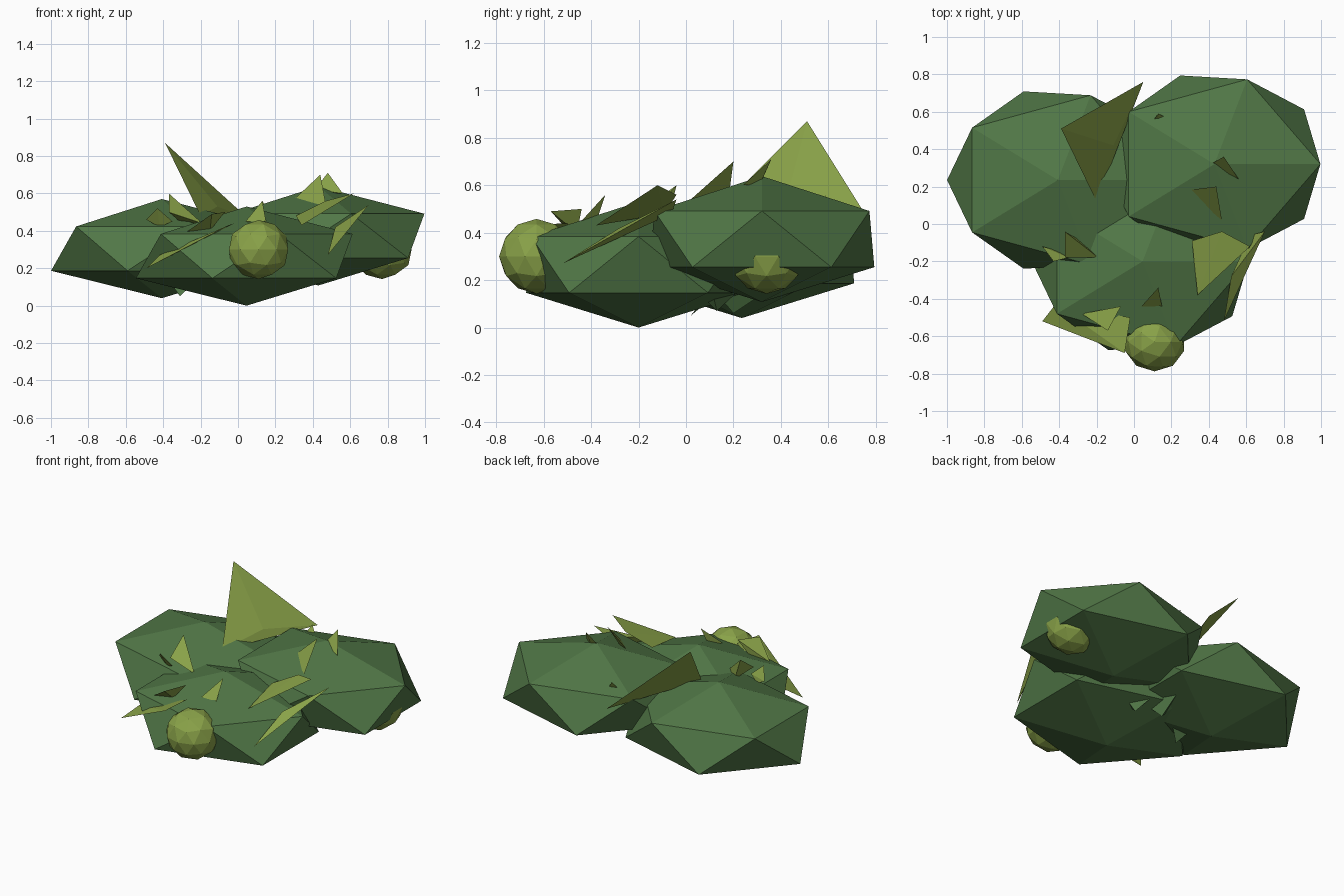
import bpy, bmesh
from mathutils import Vector


def material(name, rgb):
    m = bpy.data.materials.new(name)
    m.diffuse_color = (*rgb, 1)
    return m


leaf_green = material("leaf green", (0.082, 0.185, 0.062))
lime_green = material("lime green", (0.25, 0.36, 0.065))


def finish(name, bm, mat):
    bmesh.ops.recalc_face_normals(bm, faces=bm.faces)
    mesh = bpy.data.meshes.new(name)
    bm.to_mesh(mesh)
    bm.free()
    mesh.materials.append(mat)
    ob = bpy.data.objects.new(name, mesh)
    bpy.context.collection.objects.link(ob)
    return ob


def blob(name, centre, size, subdiv, mat, taper=0.0):
    """Squashed icosphere, slightly wider towards the bottom."""
    bm = bmesh.new()
    bmesh.ops.create_icosphere(bm, subdivisions=subdiv, radius=1)
    for v in bm.verts:
        k = 1 - taper * v.co.z
        v.co = Vector((v.co.x * size[0] * k + centre[0],
                       v.co.y * size[1] * k + centre[1],
                       v.co.z * size[2] + centre[2]))
    return finish(name, bm, mat)


def shard(name, points, mat):
    """Pointed leaf shard: closed four-cornered solid."""
    bm = bmesh.new()
    vs = [bm.verts.new(p) for p in points]
    for tri in ((0, 1, 2), (0, 1, 3), (0, 2, 3), (1, 2, 3)):
        bm.faces.new([vs[i] for i in tri])
    return finish(name, bm, mat)


# Three big foliage clumps
for name, c in (("left_clump", (-0.407, 0.235, 0.305)),
                ("right_clump", (0.43, 0.32, 0.373)),
                ("front_clump", (0.046, -0.2, 0.265))):
    blob(name, c, (0.648, 0.545, 0.265), 1, leaf_green, 0.05)

# Two round buds
blob("front_bud", (0.11, -0.63, 0.30), (0.166, 0.158, 0.158), 2, lime_green)
blob("right_bud", (0.77, 0.34, 0.30), (0.166, 0.16, 0.158), 2, lime_green)

# Lime shards poking out of the clumps
shards = {
    "tall_shard": ((-0.39, 0.51, 0.87), (0.05, 0.76, 0.47), (-0.2, 0.12, 0.48), (-0.11, 0.42, 0.53)),
    "right_shard": ((0.34, -0.38, 0.43), (0.62, -0.12, 0.60), (0.31, -0.09, 0.48), (0.47, -0.04, 0.56)),
    "side_shard": ((0.70, -0.04, 0.54), (0.48, -0.52, 0.27), (0.62, -0.06, 0.48), (0.52, -0.28, 0.42)),
    "front_left_shard": ((-0.49, -0.52, 0.20), (-0.05, -0.69, 0.43), (-0.42, -0.43, 0.27), (-0.02, -0.50, 0.44)),
    "front_top_shard": ((-0.14, -0.57, 0.49), (-0.28, -0.48, 0.39), (-0.07, -0.44, 0.50), (-0.15, -0.46, 0.40)),
    "centre_shard": ((0.04, -0.44, 0.45), (0.13, -0.34, 0.56), (0.15, -0.44, 0.45), (0.1, -0.38, 0.44)),
    "left_shard_a": ((-0.49, -0.12, 0.46), (-0.43, -0.20, 0.52), (-0.35, -0.18, 0.45), (-0.42, -0.14, 0.42)),
    "left_shard_b": ((-0.37, -0.04, 0.60), (-0.37, -0.18, 0.50), (-0.19, -0.18, 0.44), (-0.30, -0.08, 0.44)),
    "crown_shard_a": ((0.28, 0.18, 0.55), (0.44, 0.20, 0.70), (0.47, 0.02, 0.54), (0.38, 0.14, 0.56)),
    "crown_shard_b": ((0.41, 0.32, 0.62), (0.48, 0.36, 0.71), (0.56, 0.24, 0.60), (0.47, 0.31, 0.60)),
    "crown_shard_c": ((0.10, 0.55, 0.50), (0.13, 0.59, 0.56), (0.17, 0.57, 0.50), (0.13, 0.55, 0.50)),
}
for name, pts in shards.items():
    shard(name, pts, lime_green)

# Green shards hidden under the clumps
under = {
    "under_shard_a": ((-0.31, 0.02, 0.05), (-0.38, 0.14, 0.15), (-0.18, 0.12, 0.18), (-0.28, 0.08, 0.12)),
    "under_shard_b": ((-0.05, 0.20, 0.06), (-0.18, 0.10, 0.18), (0.05, 0.08, 0.20), (-0.05, 0.35, 0.16)),
    "under_shard_c": ((0.10, 0.13, 0.07), (0.02, 0.25, 0.18), (0.20, 0.10, 0.20), (0.08, 0.02, 0.18)),
}
for name, pts in under.items():
    shard(name, pts, leaf_green)
